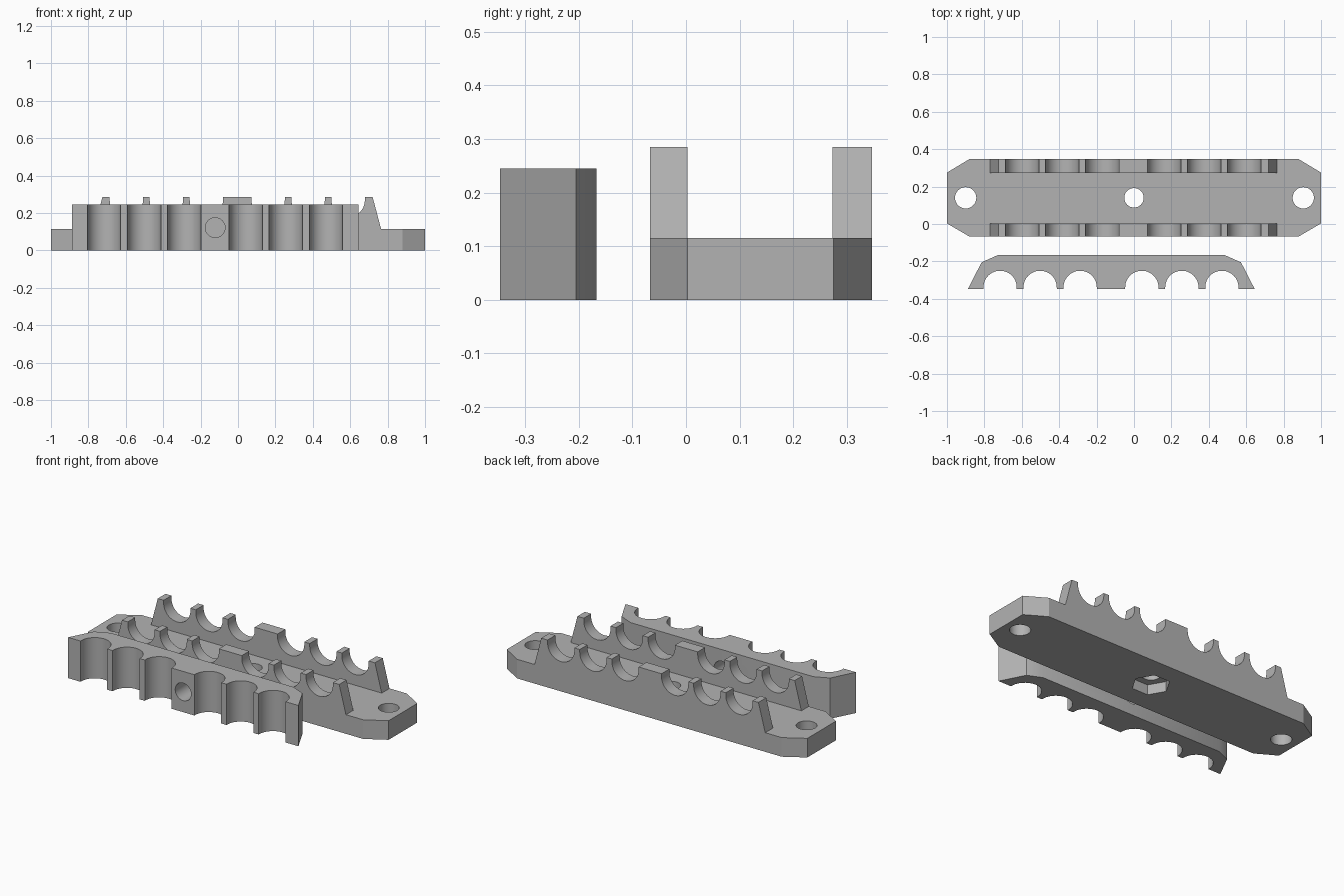
import bpy, bmesh, math
from mathutils import Matrix

if "Cube" in bpy.data.objects:
    bpy.data.objects.remove(bpy.data.objects["Cube"])

grey = bpy.data.materials.new("plain grey")
grey.diffuse_color = (0.45, 0.45, 0.45, 1)
grey.use_nodes = True
grey.node_tree.nodes["Principled BSDF"].inputs["Base Color"].default_value = grey.diffuse_color


def add_object(name, bm):
    bmesh.ops.recalc_face_normals(bm, faces=bm.faces)
    mesh = bpy.data.meshes.new(name)
    bm.to_mesh(mesh)
    bm.free()
    mesh.materials.append(grey)
    obj = bpy.data.objects.new(name, mesh)
    bpy.context.collection.objects.link(obj)
    return obj


def prism(name, points, axis, start, end):
    """Extrude a 2D profile along y (points are x,z) or z (points are x,y)."""
    bm = bmesh.new()
    place = (lambda a, b: (a, start, b)) if axis == "y" else (lambda a, b: (a, b, start))
    face = bm.faces.new([bm.verts.new(place(*p)) for p in points])
    new = bmesh.ops.extrude_face_region(bm, geom=[face])["geom"]
    move = (0, end - start, 0) if axis == "y" else (0, 0, end - start)
    bmesh.ops.translate(bm, vec=move, verts=[g for g in new if isinstance(g, bmesh.types.BMVert)])
    return add_object(name, bm)


def cut(obj, sides, radius, depth, location, along_y=False):
    """Drill a round or hexagonal hole."""
    bm = bmesh.new()
    bmesh.ops.create_cone(bm, cap_ends=True, segments=sides, radius1=radius, radius2=radius, depth=depth)
    if sides == 6:
        for v in bm.verts:      # hexagon corners on the x axis
            i = round(math.atan2(v.co.y, v.co.x) / (math.pi / 6))
            if i % 2:
                bmesh.ops.rotate(bm, verts=bm.verts, matrix=Matrix.Rotation(math.pi / 6, 3, "Z"))
            break
    if along_y:
        bmesh.ops.rotate(bm, verts=bm.verts, matrix=Matrix.Rotation(math.pi / 2, 3, "X"))
    cutter = add_object("hole_cutter", bm)
    cutter.location = location
    cutter.hide_render = True
    mod = obj.modifiers.new("hole", "BOOLEAN")
    mod.operation, mod.solver, mod.object = "DIFFERENCE", "EXACT", cutter
    bpy.context.view_layer.objects.active = obj
    bpy.ops.object.modifier_apply(modifier=mod.name)
    bpy.data.objects.remove(cutter)


def scallops(centres, edge, centre_level, radius, steps=24):
    """Row of round cable notches, listed left to right along an edge."""
    sign = -1 if centre_level < edge else 1
    pts = []
    for c in centres:
        pts.append((c - radius, edge))
        for i in range(steps + 1):
            a = math.pi * i / steps
            pts.append((c - radius * math.cos(a), centre_level + sign * radius * math.sin(a)))
        pts.append((c + radius, edge))
    return pts


def finish(obj):
    bpy.ops.object.select_all(action="DESELECT")
    obj.select_set(True)
    bpy.context.view_layer.objects.active = obj
    bpy.ops.object.shade_smooth_by_angle(angle=math.radians(25))


NOTCHES = [-0.597, -0.383, -0.169, 0.161, 0.375, 0.589]
R = 0.089
MID_Y = 0.14

# base plate with mounting holes, bolt hole and nut pocket underneath
plate = prism("base_plate", [(-1, 0.003), (-0.88, -0.067), (0.88, -0.067), (1, 0.003),
                             (1, 0.275), (0.88, 0.347), (-0.88, 0.347), (-1, 0.275)], "z", 0, 0.115)
for x, r in [(-0.9, 0.057), (0.905, 0.057), (0, 0.052)]:
    cut(plate, 32, r, 0.5, (x, MID_Y, 0.05))
cut(plate, 6, 0.105, 0.12, (0, MID_Y, 0))
finish(plate)

# two notched saddle walls
profile = [(-0.77, 0.115), (-0.725, 0.285)] + scallops(NOTCHES, 0.285, 0.268, R) \
    + [(0.72, 0.285), (0.765, 0.115)]
for name, y0, y1 in [("front_saddle_wall", -0.067, 0.003), ("back_saddle_wall", 0.273, 0.347)]:
    finish(prism(name, profile, "y", y0, y1))

# loose clamp bar with matching notches and a bolt hole
shift = -0.119
clamp = prism("clamp_bar", [(-0.888, -0.347)]
              + scallops([c + shift for c in NOTCHES], -0.347, -0.339, R)
              + [(0.645, -0.347), (0.572, -0.205), (0.487, -0.167), (-0.73, -0.167), (-0.815, -0.205)],
              "z", 0, 0.245)
cut(clamp, 32, 0.053, 0.6, (-0.122, -0.25, 0.122), along_y=True)
finish(clamp)
